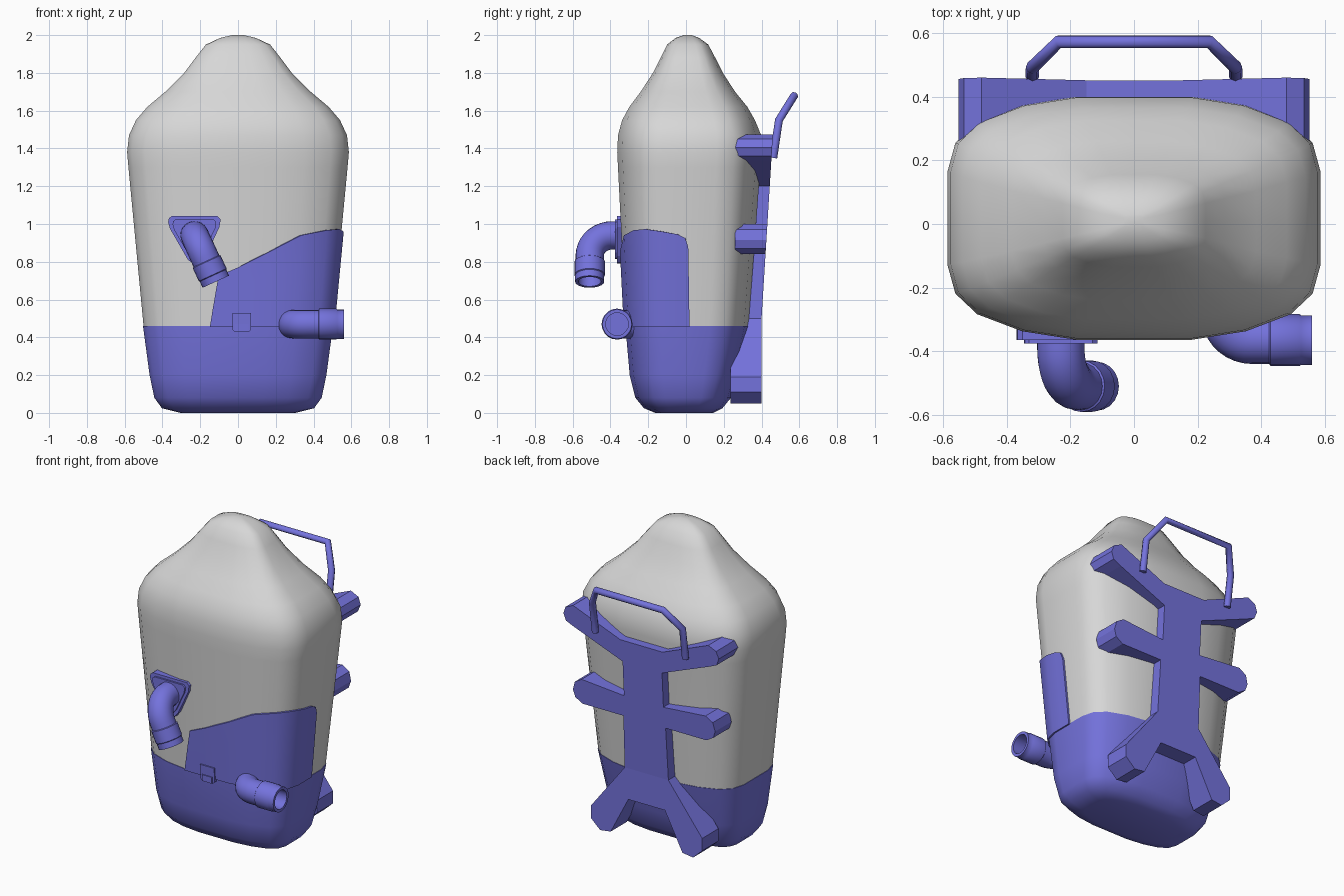
import bpy, bmesh, math
from mathutils import Vector

if "Cube" in bpy.data.objects:
    bpy.data.objects.remove(bpy.data.objects["Cube"])


def material(name, col):
    m = bpy.data.materials.new(name)
    m.diffuse_color = (*col, 1)
    m.use_nodes = True
    m.node_tree.nodes["Principled BSDF"].inputs["Base Color"].default_value = m.diffuse_color
    return m


GREY = material("light grey", (0.68, 0.68, 0.68))
PURPLE = material("violet blue", (0.175, 0.17, 0.72))


def make(name, verts, faces, mat, angle=None):
    me = bpy.data.meshes.new(name)
    me.from_pydata([tuple(v) for v in verts], [], faces)
    bm = bmesh.new()
    bm.from_mesh(me)
    bmesh.ops.recalc_face_normals(bm, faces=bm.faces)
    bm.to_mesh(me)
    bm.free()
    me.materials.append(mat)
    if angle:
        me.shade_smooth()
        me.set_sharp_from_angle(angle=math.radians(angle))
    ob = bpy.data.objects.new(name, me)
    bpy.context.collection.objects.link(ob)
    return ob


def loft(name, rings, mat, angle):
    n = len(rings[0])
    faces = [list(range(n)), [(len(rings) - 1) * n + i for i in range(n)]]
    for r in range(len(rings) - 1):
        for i in range(n):
            j = (i + 1) % n
            faces.append((r * n + i, r * n + j, r * n + n + j, r * n + n + i))
    return make(name, [v for ring in rings for v in ring], faces, mat, angle)


def prism(name, outline, front, back, mat):
    """Extrude an x-z outline between two depths given as functions of z."""
    n = len(outline)
    verts = [(x, f(z), z) for f in (front, back) for x, z in outline]
    faces = [list(range(n)), list(range(n, 2 * n))]
    faces += [(i, (i + 1) % n, n + (i + 1) % n, n + i) for i in range(n)]
    return make(name, verts, faces, mat)


# Tank surface: height, half width, front depth, back depth
SECTIONS = [(0, .30, -.16, .14), (.025, .40, -.22, .19), (.08, .44, -.265, .235),
            (.20, .465, -.295, .27), (.46, .50, -.318, .33), (.9, .542, -.34, .364),
            (1.3, .58, -.36, .393), (1.38, .587, -.364, .40), (1.47, .577, -.36, .398),
            (1.55, .54, -.338, .365), (1.62, .48, -.30, .325), (1.70, .385, -.24, .26),
            (1.80, .285, -.175, .195), (1.88, .225, -.135, .155), (1.95, .17, -.10, .118),
            (1.985, .095, -.055, .07), (2.0, .03, -.01, .03)]
QUARTER = [(0, -1), (.31, -1), (.6, -.93), (.84, -.79), (.957, -.62), (1, -.38)]
HALF = QUARTER + [(1, 0)] + [(x, -y) for x, y in QUARTER[::-1]]
RING = HALF + [(-x, y) for x, y in HALF[-2:0:-1]]


def surface(t, z, off=0.0):
    for a, b in zip(SECTIONS, SECTIONS[1:]):
        if a[0] <= z <= b[0]:
            k = (z - a[0]) / (b[0] - a[0])
            _, rx, y0, y1 = [p + (q - p) * k for p, q in zip(a, b)]
            break
    i = math.floor(t)
    p, q = Vector(RING[i % len(RING)]), Vector(RING[(i + 1) % len(RING)])
    u = p.lerp(q, t - i)
    return Vector((u.x * (rx + off), (y0 + y1) / 2 + u.y * ((y1 - y0) / 2 + off), z))


def tank_rings(lo, hi, off=0.0):
    return [[surface(t, s[0], off) for t in range(len(RING))]
            for s in SECTIONS if lo <= s[0] <= hi]


loft("tank_shell", tank_rings(.46, 2), GREY, 40)
loft("tank_base", tank_rings(0, .46, .003), PURPLE, 40)

# Side panel wrapping the front right corner: bottom t, top t, top height
COLUMNS = [(-.94, -.62, .725), (0, 0, .77), (1, 1, .855), (2, 2, .94), (3, 3, .967),
           (4, 4, .973), (5, 5, .96), (5.6, 5.6, .945), (5.95, 5.88, .925), (6.1, 6.0, .88)]
ROWS = 4
verts, faces = [], []
for off in (-.02, .012):
    for tb, tt, zt in COLUMNS:
        for r in range(ROWS):
            k = r / (ROWS - 1)
            verts.append(surface(tb + (tt - tb) * k, .455 + (zt - .455) * k, off))
nc, half = len(COLUMNS), len(COLUMNS) * ROWS
for base in (0, half):
    for c in range(nc - 1):
        for r in range(ROWS - 1):
            a = base + c * ROWS + r
            faces.append((a, a + ROWS, a + ROWS + 1, a + 1))
rim = ([c * ROWS for c in range(nc)] + [(nc - 1) * ROWS + r for r in range(1, ROWS)]
       + [c * ROWS + ROWS - 1 for c in range(nc - 2, -1, -1)] + list(range(ROWS - 2, 0, -1)))
for a, b in zip(rim, rim[1:] + rim[:1]):
    faces.append((a, b, b + half, a + half))
make("corner_panel", verts, faces, PURPLE, 40)


# Back frame: mirrored outlines of spine with arms, and of splayed legs
def mirrored(side):
    return side + [(-x, z) for x, z in side[::-1]]


def inner(z):
    return .26 if z > .5 else .235


def outer(z):
    return .40 + .06 * max(0, z - .5) / .97


SPINE = [(.155, .5), (.15, .84), (.44, .84), (.49, .87), (.505, .915), (.49, .97),
         (.44, 1.0), (.14, .975), (.14, 1.2), (.48, 1.335), (.535, 1.36), (.552, 1.405),
         (.535, 1.45), (.48, 1.475), (.15, 1.34)]
LEGS = [(.155, .5), (.395, .19), (.395, .11), (.33, .05), (.255, .06), (.13, .3)]
prism("back_frame", mirrored(SPINE), inner, outer, PURPLE)
prism("frame_legs", mirrored(LEGS), lambda z: .235, outer, PURPLE)

# Carry handle: swept bar
curve = bpy.data.curves.new("carry_handle", 'CURVE')
curve.dimensions = '3D'
curve.bevel_depth = .021
curve.bevel_resolution = 2
curve.use_fill_caps = True
path = [(.32, .462, 1.35), (.32, .492, 1.55), (.237, .573, 1.68)]
path += [(-x, y, z) for x, y, z in path[::-1]]
spline = curve.splines.new('POLY')
spline.points.add(len(path) - 1)
for p, co in zip(spline.points, path):
    p.co = (*co, 1)
curve.materials.append(PURPLE)
bpy.context.collection.objects.link(bpy.data.objects.new("carry_handle", curve))


# Elbow hoses: straight, quarter bend, then a stepped hollow collar
def elbow(name, start, d0, d1, pre, bend, radius, collar, sides=20):
    start, d0, d1 = Vector(start), Vector(d0).normalized(), Vector(d1).normalized()
    side = d0.cross(d1)
    stops = [(start, d0, radius)]
    corner = start + d0 * pre
    for i in range(10):
        a = math.pi / 2 * i / 9
        stops.append((corner + d0 * bend * math.sin(a) + d1 * bend * (1 - math.cos(a)),
                      d0 * math.cos(a) + d1 * math.sin(a), radius))
    end = stops[-1][0]
    stops += [(end + d1 * dist, d1, r) for dist, r in collar]
    rings = []
    for pos, tan, r in stops:
        up = side.cross(tan)
        rings.append([pos + (side * math.cos(a) + up * math.sin(a)) * r
                      for a in (2 * math.pi * i / sides for i in range(sides))])
    return loft(name, rings, PURPLE, 40)


elbow("upper_hose", (-.23, -.32, .94), (0, -1, 0), (.417, 0, -.909), .07, .12, .075,
      [(.03, .075), (.034, .081), (.11, .081), (.114, .077), (.15, .077),
       (.15, .06), (.07, .06)])
elbow("lower_hose", (.285, -.24, .47), (0, -1, 0), (1, 0, 0), .04, .085, .075,
      [(.055, .075), (.06, .082), (.15, .082), (.155, .078), (.19, .078),
       (.19, .06), (.08, .06)])

# Rounded triangular flange behind the upper hose, in two steps
FLANGE = [(-.35, 1.042), (-.11, 1.042), (-.092, 1.025), (-.098, .985), (-.17, .83),
          (-.20, .795), (-.235, .79), (-.265, .81), (-.36, .975), (-.37, 1.01), (-.366, 1.03)]
prism("hose_flange", FLANGE, lambda z: -.365, lambda z: -.30, PURPLE)
prism("hose_flange_step", [(-.23 + (x + .23) * .83, .94 + (z - .94) * .83) for x, z in FLANGE],
      lambda z: -.376, lambda z: -.35, PURPLE)

# Latch joining panel and base
prism("latch_plate", [(-.02, .43), (.06, .43), (.07, .44), (.07, .465), (.07, .53),
                      (-.03, .53), (-.03, .44)], lambda z: -.338 - .04 * (z - .43),
      lambda z: -.30, PURPLE)
prism("latch_tab", [(-.015, .43), (.055, .43), (.055, .47), (-.015, .47)],
      lambda z: -.346, lambda z: -.32, PURPLE)
